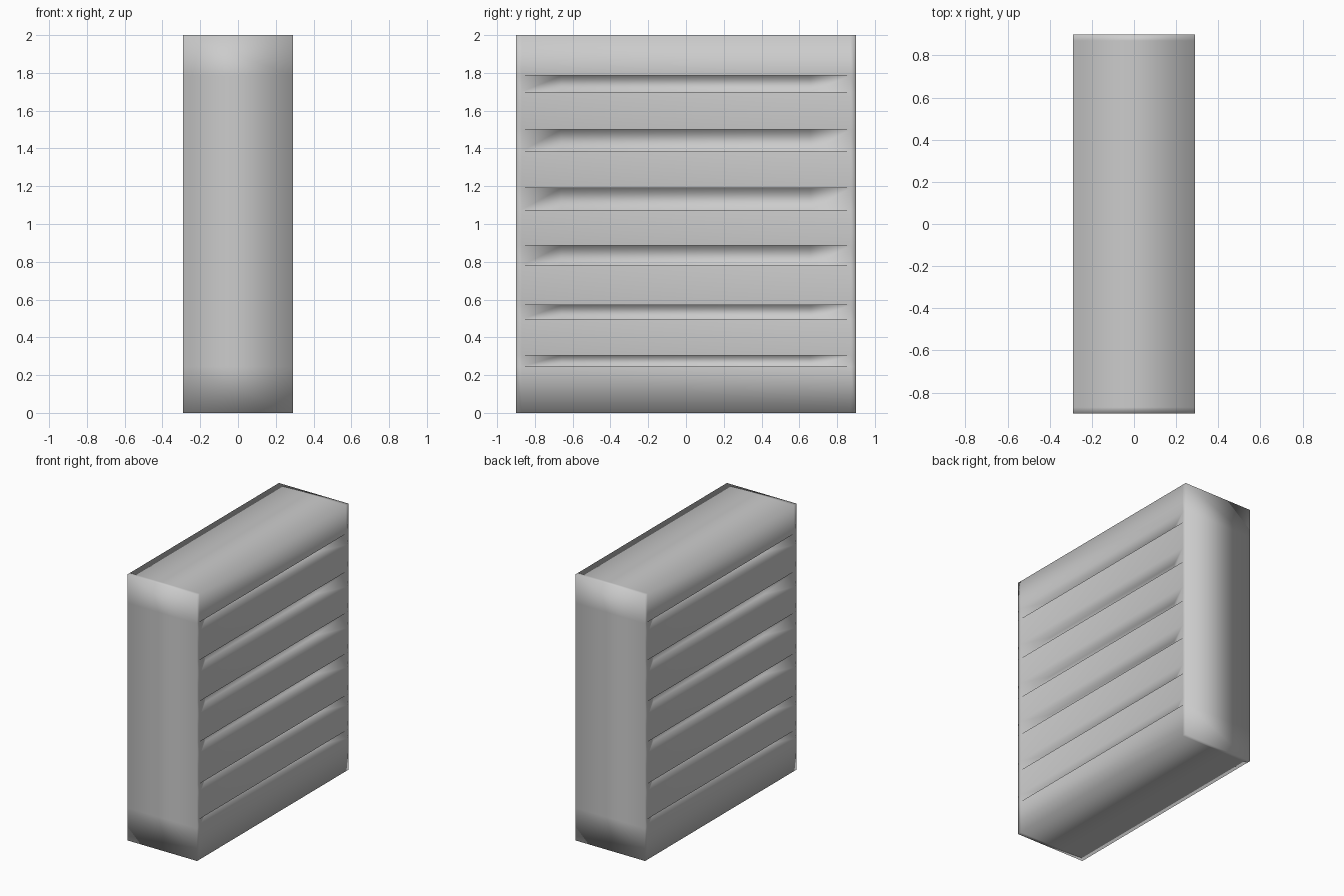
import bpy, bmesh
from mathutils import Matrix, Vector

if "Cube" in bpy.data.objects:
    bpy.data.objects.remove(bpy.data.objects["Cube"])

HX, HY, H = 0.29, 0.9, 2.0          # half width, half length, height
SLOT_Y, FLOOR_Y, DEPTH = 0.87, 0.66, 0.10
SLOTS = [(0.245, 0.305), (0.495, 0.57), (0.78, 0.885),
         (1.075, 1.19), (1.385, 1.50), (1.70, 1.785)]

# Body block
bm = bmesh.new()
bmesh.ops.create_cube(bm, size=1, matrix=Matrix.Translation((0, 0, H / 2))
                      @ Matrix.Diagonal((HX * 2, HY * 2, H, 1)))


def cut(co, normal):
    bmesh.ops.bisect_plane(bm, geom=bm.verts[:] + bm.edges[:] + bm.faces[:],
                           plane_co=co, plane_no=normal)


# Edge loops around each slot
for pair in SLOTS:
    for z in pair:
        cut((0, 0, z), (0, 0, 1))
for y in (-SLOT_Y, SLOT_Y):
    cut((0, y, 0), (0, 1, 0))


def is_slot(face):
    c = face.calc_center_median()
    return (abs(c.x) > HX - 0.01 and abs(c.y) < 0.1
            and any(a < c.z < b for a, b in SLOTS))


# Slots pushed into both long sides, with sloping ends
slot_faces = [f for f in bm.faces if is_slot(f)]
for f in bmesh.ops.extrude_discrete_faces(bm, faces=slot_faces)["faces"]:
    for v in f.verts:
        v.co.x -= DEPTH if v.co.x > 0 else -DEPTH
        v.co.y = FLOOR_Y if v.co.y > 0 else -FLOOR_Y

bmesh.ops.recalc_face_normals(bm, faces=bm.faces[:])
for f in bm.faces:
    f.smooth = True

mesh = bpy.data.meshes.new("slotted_block")
bm.to_mesh(mesh)
bm.free()
block = bpy.data.objects.new("slotted_block", mesh)
bpy.context.collection.objects.link(block)
